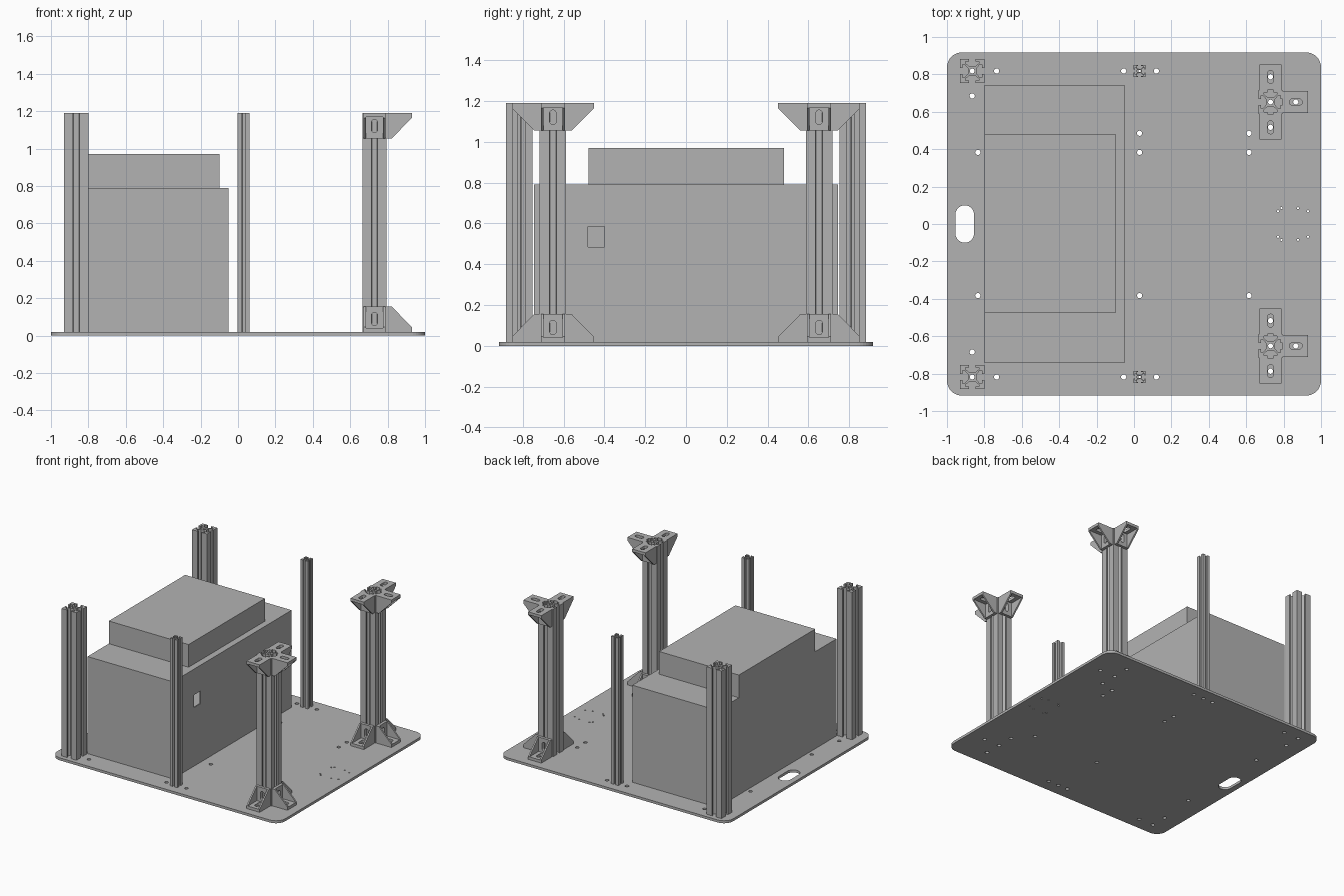
import bpy, bmesh, math
from mathutils import Matrix

cube = bpy.data.objects.get("Cube")
if cube:
    bpy.data.objects.remove(cube, do_unlink=True)

# Single grey finish
grey = bpy.data.materials.new("plain_grey")
grey.use_nodes = True
colour = (0.45, 0.45, 0.45, 1)
grey.diffuse_color = colour
grey.node_tree.nodes["Principled BSDF"].inputs["Base Color"].default_value = colour


def rect(x0, x1, y0, y1):
    return [(x0, y0), (x1, y0), (x1, y1), (x0, y1)]


def rounded(cx, cy, hx, hy, r, seg=8):
    """Rounded rectangle; becomes a slot or circle when r reaches the half size."""
    pts = []
    for k, (sx, sy) in enumerate([(1, 1), (-1, 1), (-1, -1), (1, -1)]):
        for i in range(seg + 1):
            a = math.pi / 2 * (k + i / seg)
            p = (cx + sx * (hx - r) + r * math.cos(a), cy + sy * (hy - r) + r * math.sin(a))
            if not pts or math.dist(p, pts[-1]) > 1e-5:
                pts.append(p)
    if math.dist(pts[0], pts[-1]) < 1e-5:
        pts.pop()
    return pts


def circle(x, y, r):
    return rounded(x, y, r, r, r, 4)


def prism(loops, z0, z1):
    """Extrude an outline with holes from z0 to z1."""
    cu = bpy.data.curves.new("outline", 'CURVE')
    cu.dimensions = '2D'
    cu.fill_mode = 'BOTH'
    cu.extrude = (z1 - z0) / 2
    for loop in loops:
        sp = cu.splines.new('POLY')
        sp.points.add(len(loop) - 1)
        for p, (x, y) in zip(sp.points, loop):
            p.co = (x, y, 0, 1)
        sp.use_cyclic_u = True
    ob = bpy.data.objects.new("outline", cu)
    me = bpy.data.meshes.new_from_object(ob)
    bpy.data.objects.remove(ob)
    bpy.data.curves.remove(cu)
    me.transform(Matrix.Translation((0, 0, (z0 + z1) / 2)))
    return me


def build(name, parts, matrix=Matrix()):
    """Join (mesh, matrix) pairs into one object."""
    bm = bmesh.new()
    for me, m in parts:
        tmp = me.copy()
        tmp.transform(matrix @ m)
        bm.from_mesh(tmp)
        bpy.data.meshes.remove(tmp)
    bmesh.ops.remove_doubles(bm, verts=bm.verts, dist=1e-5)
    bmesh.ops.recalc_face_normals(bm, faces=bm.faces)
    for f in bm.faces:
        f.material_index = 0
        f.smooth = False
    out = bpy.data.meshes.new(name)
    bm.to_mesh(out)
    bm.free()
    out.materials.clear()
    out.materials.append(grey)
    ob = bpy.data.objects.new(name, out)
    bpy.context.scene.collection.objects.link(ob)
    return ob


I = Matrix()
move = Matrix.Translation
BASE, TOP = 0.02, 1.19
CORNER, MID, ARM = (-0.865, 0.818), (0.03, 0.818), (0.73, 0.652)

# Base plate with carrying slot and drilled holes
holes = [(-0.735, 0.818), (-0.865, 0.685), (-0.055, 0.818), (0.12, 0.818),
         (-0.835, 0.383), (0.03, 0.383), (0.615, 0.383), CORNER, MID, ARM,
         (0.73, 0.787), (0.73, 0.517), (0.865, 0.652)]
pinholes = [(0.77, 0.068), (0.788, 0.085), (0.877, 0.085), (0.93, 0.068)]
loops = [rounded(0, 0, 1, 0.9175, 0.08), rounded(-0.905, 0, 0.05, 0.1, 0.05)]
for s in (1, -1):
    loops += [circle(x, s * y, 0.014) for x, y in holes]
    loops += [circle(x, s * y, 0.006) for x, y in pinholes]
loops += [circle(x, 0.485, 0.014) for x in (0.03, 0.615)]
build("base_plate", [(prism(loops, 0, BASE), I)])


# Slotted extrusion posts
def slotted(h):
    half = [(.36, .22), (.64, .55), (.8, .55), (.8, .26), (1, .26)]
    quad = half + [(1, 1)] + [(y, x) for x, y in reversed(half)]
    pts = []
    for _ in range(4):
        pts += [(x * h, y * h) for x, y in quad]
        quad = [(-y, x) for x, y in quad]
    return [pts, circle(0, 0, 0.2 * h)]


for label, (x, y), h in (("corner_post", CORNER, 0.065), ("middle_post", MID, 0.032),
                         ("bracket_post", ARM, 0.065)):
    post = prism(slotted(h), BASE, TOP)
    for side, s in (("back", 1), ("front", -1)):
        build(f"{label}_{side}", [(post, move((x, s * y, 0)))])

# Gusseted corner brackets: two slotted legs and two cheeks
L, W, T = 0.136, 0.058, 0.022
leg = prism([rect(0, L, -W, W), rounded(0.07, 0, 0.035, 0.016, 0.016)], 0, T)
cheek = prism([[(0, 0), (L, 0), (L, 0.025), (0.026, L), (0, L)]], 0, 0.012)
swap = Matrix(((0, 0, 1, 0), (0, 1, 0, 0), (1, 0, 0, 0), (0, 0, 0, 1)))
upright = Matrix.Rotation(math.pi / 2, 4, 'X')
bracket = [(leg, I), (leg, swap),
           (cheek, move((0, W, 0)) @ upright),
           (cheek, move((0, 0.012 - W, 0)) @ upright)]
for side, s in (("back", 1), ("front", -1)):
    for level, z, flip in (("lower", BASE, 1), ("upper", TOP, -1)):
        for i, turn in enumerate((-90, 0, 90)):
            m = (move((ARM[0], s * ARM[1], z)) @ Matrix.Rotation(math.radians(turn), 4, 'Z')
                 @ move((0.065, 0, 0)) @ Matrix.Diagonal((1, 1, flip, 1)))
            build(f"bracket_{level}_{side}_{i + 1}", bracket, m)

# Hollow enclosure with a window in its +x wall and a raised upper block
X0, X1, Y, Z, t = -0.8, -0.05, 0.744, 0.79, 0.01
walls = prism([[(X1 - t, -Y), (X1 - t, t - Y), (X0 + t, t - Y), (X0 + t, Y - t),
                (X1 - t, Y - t), (X1 - t, Y), (X0, Y), (X0, -Y)]], BASE, Z - t)
lid = prism([rect(X0, X1, -Y, Y)], Z - t, Z)
panel = prism([rect(-Y, Y, BASE, Z - t), rect(-0.48, -0.4, 0.485, 0.585)], X1 - t, X1)
to_yz = Matrix(((0, 0, 1, 0), (1, 0, 0, 0), (0, 1, 0, 0), (0, 0, 0, 1)))
build("enclosure", [(walls, I), (lid, I), (panel, to_yz)])
build("enclosure_upper_block", [(prism([rect(X0, -0.1, -0.477, 0.48)], Z, 0.97), I)])
